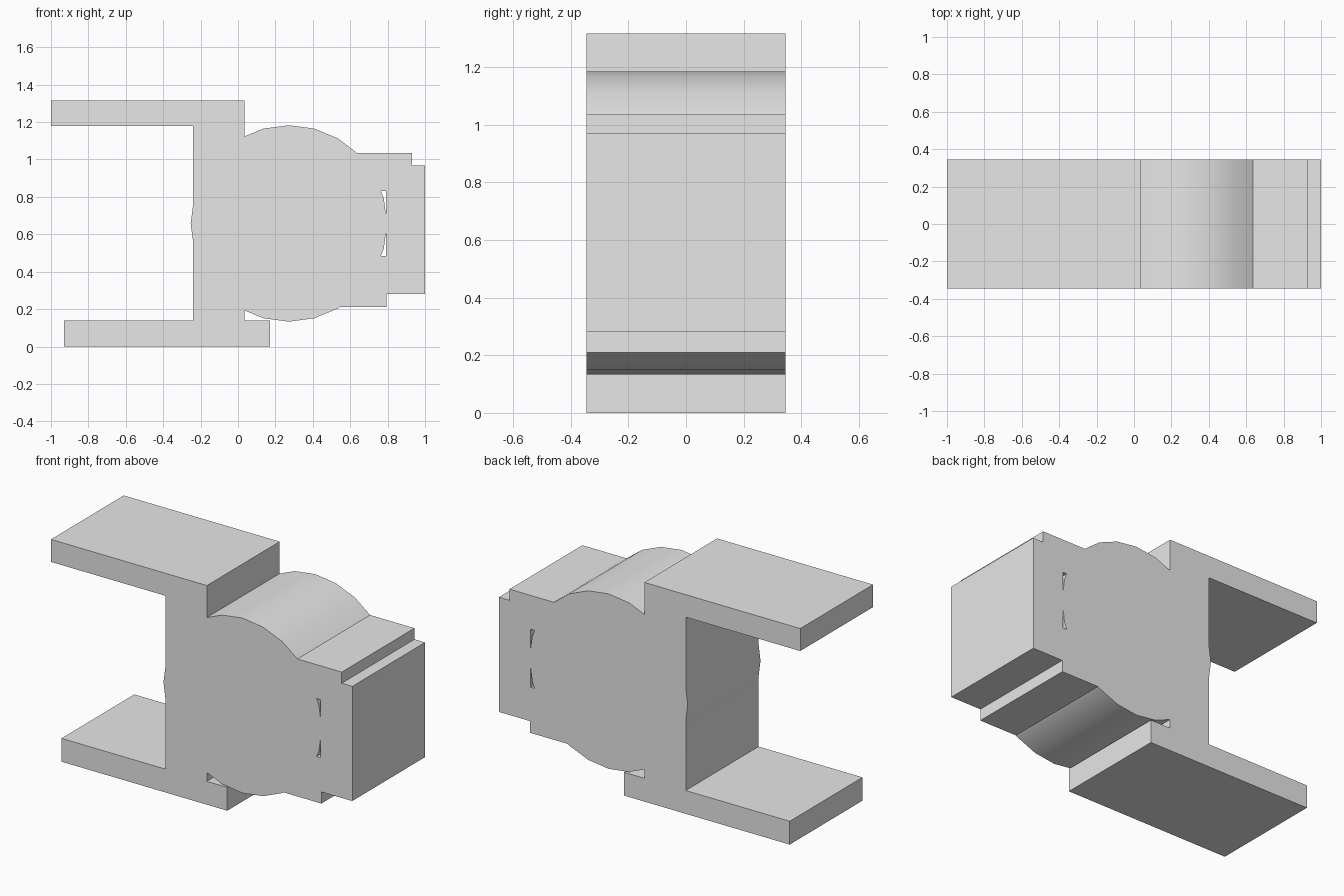
import bpy
import bmesh
import math

if "Cube" in bpy.data.objects:
    bpy.data.objects.remove(bpy.data.objects["Cube"], do_unlink=True)

HALF_DEPTH = 0.345

grey = bpy.data.materials.new("plain grey")
grey.use_nodes = True
grey.diffuse_color = (0.8, 0.8, 0.8, 1)
grey.node_tree.nodes["Principled BSDF"].inputs["Base Color"].default_value = (0.8, 0.8, 0.8, 1)


def prism(name, outline):
    """Extrude a closed x-z outline through the full depth."""
    mesh = bpy.data.meshes.new(name)
    bm = bmesh.new()
    face = bm.faces.new([bm.verts.new((x, -HALF_DEPTH, z)) for x, z in outline])
    side = bmesh.ops.extrude_face_region(bm, geom=[face])
    moved = [v for v in side["geom"] if isinstance(v, bmesh.types.BMVert)]
    bmesh.ops.translate(bm, verts=moved, vec=(0, 2 * HALF_DEPTH, 0))
    bmesh.ops.recalc_face_normals(bm, faces=bm.faces)
    bm.to_mesh(mesh)
    bm.free()
    mesh.materials.append(grey)
    obj = bpy.data.objects.new(name, mesh)
    bpy.context.collection.objects.link(obj)
    return obj


def block(name, x0, x1, z0, z1):
    return prism(name, [(x0, z0), (x1, z0), (x1, z1), (x0, z1)])


# Upright with the upper arm and the longer foot
body = prism("bracket_body", [
    (-0.93, 0), (0.17, 0), (0.17, 0.14), (0.035, 0.14), (0.035, 1.315),
    (-1, 1.315), (-1, 1.18), (-0.24, 1.18), (-0.24, 0.14), (-0.93, 0.14)])

# Round hub, 24 sided
SIDES, RADIUS = 24, 0.525
hub = prism("round_hub", [
    (0.272 + RADIUS * math.cos(math.tau * i / SIDES),
     0.658 + RADIUS * math.sin(math.tau * i / SIDES)) for i in range(SIDES)])

# Stepped blocks that join the hub to the end block, leaving two slots
parts = [
    hub,
    block("upper_step", 0.4, 0.93, 0.832, 1.035),
    block("lower_step", 0.4, 0.795, 0.21, 0.484),
    block("end_block", 0.79, 1.0, 0.28, 0.968),
]

# Fuse everything into one solid
for part in parts:
    union = body.modifiers.new("join_" + part.name, "BOOLEAN")
    union.operation = "UNION"
    union.solver = "EXACT"
    union.object = part

bpy.context.view_layer.update()
fused = bpy.data.meshes.new_from_object(
    body.evaluated_get(bpy.context.evaluated_depsgraph_get()))
body.modifiers.clear()
body.data = fused
for part in parts:
    bpy.data.objects.remove(part, do_unlink=True)

# Smooth the rounded rim, keep corners sharp
bpy.ops.object.select_all(action="DESELECT")
body.select_set(True)
bpy.context.view_layer.objects.active = body
bpy.ops.object.shade_smooth_by_angle(angle=math.radians(25))
